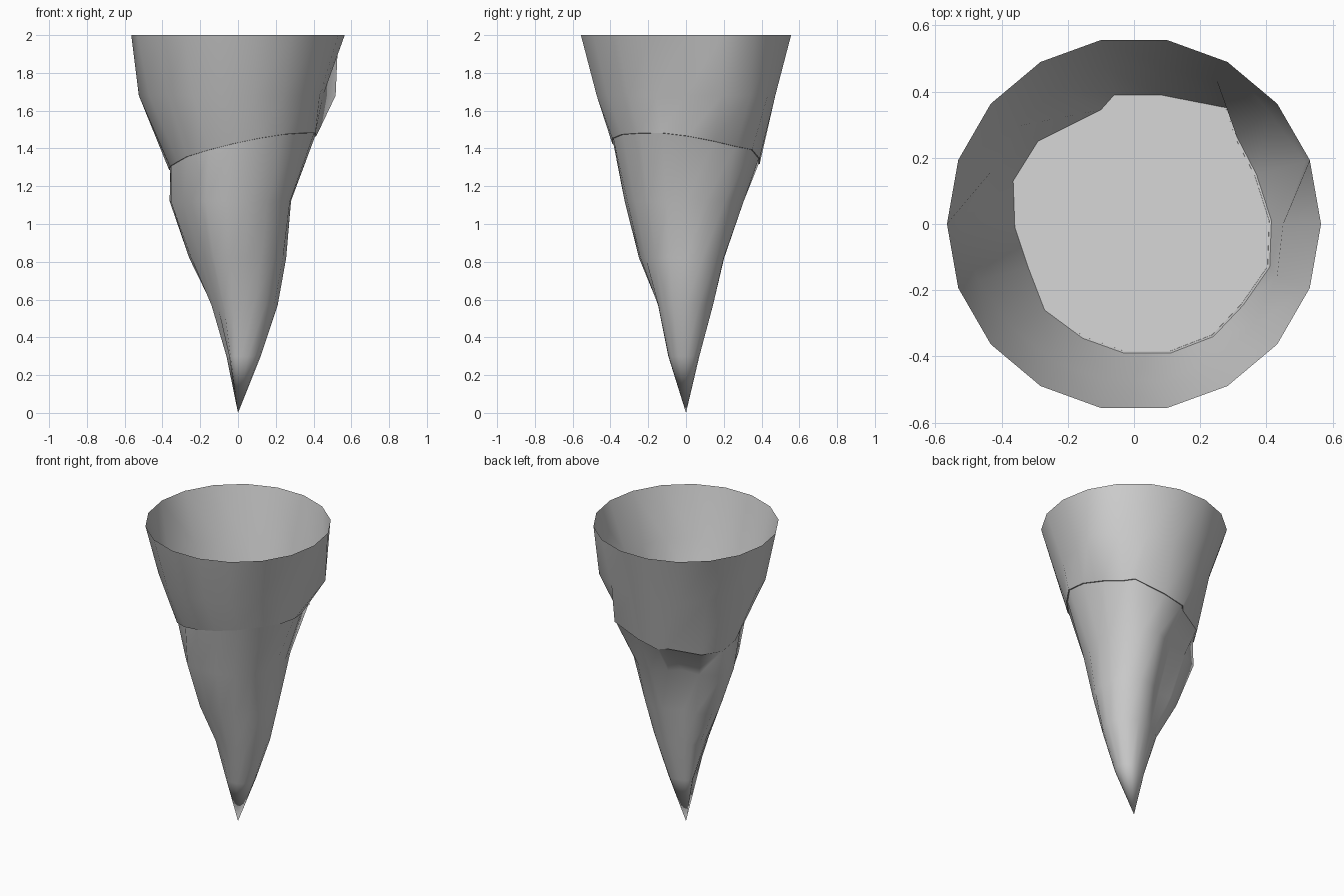
import bpy
import bmesh
from math import cos, sin, tau, radians

if "Cube" in bpy.data.objects:
    bpy.data.objects.remove(bpy.data.objects["Cube"])

SIDES = 18

# Irregular outline of the seam where the collar meets the crumpled cone
RIM = [(.415, .01), (.37, .15), (.31, .265), (.285, .35), (.08, .39), (-.06, .39),
       (-.10, .345), (-.29, .25), (-.365, .13), (-.36, -.01), (-.32, -.13), (-.27, -.26),
       (-.155, -.345), (-.03, -.39), (.11, -.39), (.24, -.34), (.33, -.245), (.41, -.13)]


def rim_ring(scale=1.0):
    """Seam ring, lying on a tilted plane."""
    return [(x * scale, y * scale, 1.38 + .21 * x - .13 * y) for x, y in RIM]


def ring(z, radii):
    """Ring of SIDES points; half-count radii are smoothly subdivided."""
    n = len(radii)
    if n == SIDES // 2:
        full = []
        for i in range(n):
            a, b = radii[i], radii[(i + 1) % n]
            c, d = radii[i - 1], radii[(i + 2) % n]
            full += [a, (9 * (a + b) - c - d) / 16]
        radii = full
    return [(r * cos(tau * k / SIDES), r * sin(tau * k / SIDES), z)
            for k, r in enumerate(radii)]


def loft(name, rings, tip=None, cap=False):
    """Skin rings from bottom to top, with optional bottom tip and top cap."""
    bm = bmesh.new()
    loops = [[bm.verts.new(p) for p in pts] for pts in rings]
    for low, high in zip(loops, loops[1:]):
        for k in range(SIDES):
            j = (k + 1) % SIDES
            bm.faces.new((low[k], low[j], high[j], high[k]))
    if tip:
        point = bm.verts.new(tip)
        for k in range(SIDES):
            bm.faces.new((point, loops[0][(k + 1) % SIDES], loops[0][k]))
    if cap:
        bm.faces.new(loops[-1])
    mesh = bpy.data.meshes.new(name)
    bm.to_mesh(mesh)
    bm.free()
    obj = bpy.data.objects.new(name, mesh)
    bpy.context.collection.objects.link(obj)
    bpy.ops.object.select_all(action='DESELECT')
    obj.select_set(True)
    bpy.context.view_layer.objects.active = obj
    bpy.ops.object.shade_smooth_by_angle(angle=radians(60))
    return obj


# Crumpled lower cone, closed by the tilted surface inside the collar
loft("lower_cone", [
    ring(.30, [.12, .10, .065, .06, .065, .045, .08, .095, .115]),
    ring(.57, [.21, .185, .145, .125, .145, .135, .15, .15, .19]),
    ring(.82, [.255, .25, .205, .16, .275, .21, .255, .245, .25]),
    ring(1.12, [.28, .32, .31, .23, .385, .31, .34, .315, .31]),
    rim_ring(.985),
    rim_ring(),
], tip=(0, 0, 0), cap=True)

# Open flared collar with a bulging middle and a round top edge
loft("upper_collar", [
    rim_ring(),
    ring(1.68, [.45, .55, .53, .50, .48, .48, .47, .46, .46, .525,
                .50, .485, .48, .48, .48, .48, .475, .46]),
    ring(2.0, [.565] * SIDES),
])
